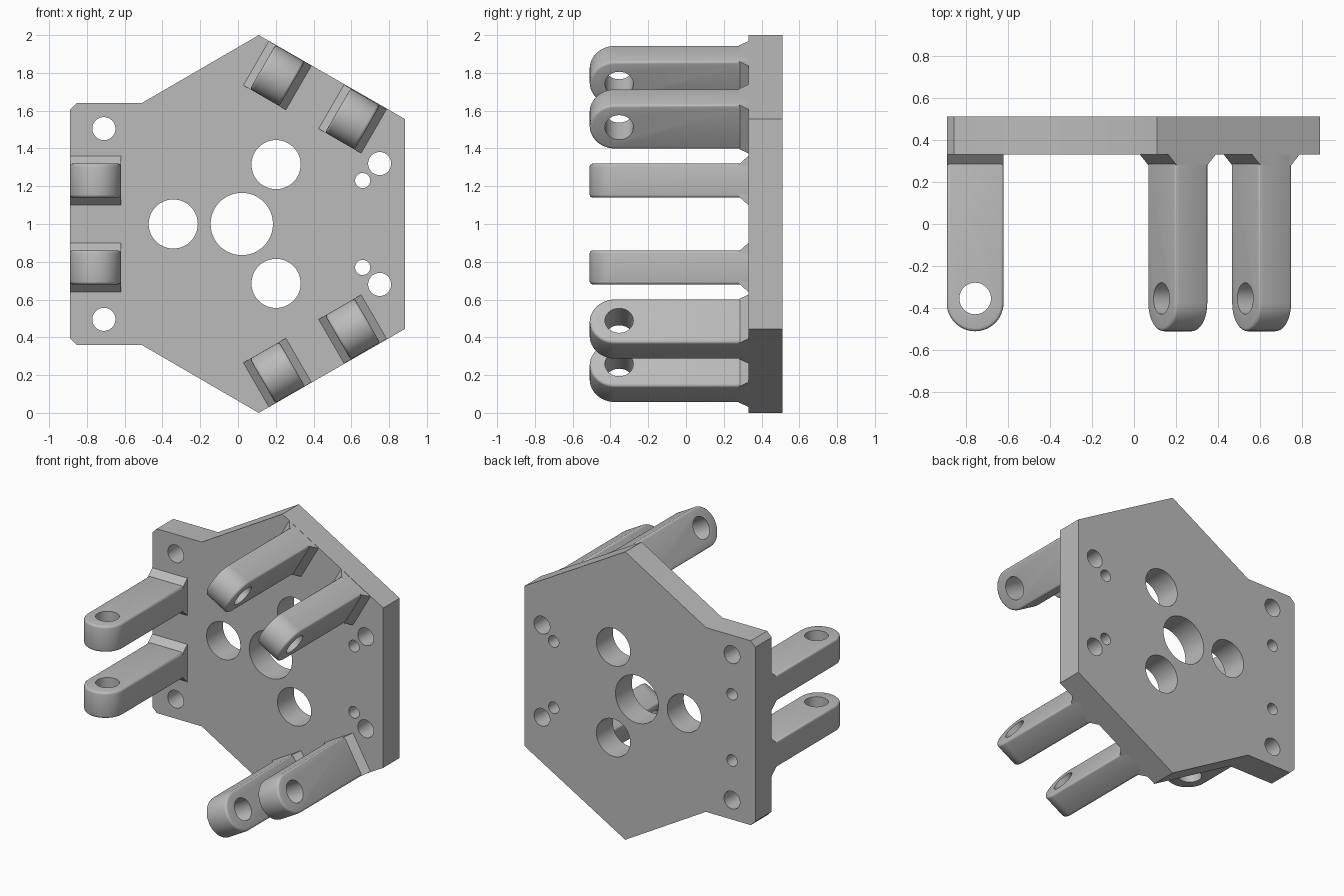
import bpy, bmesh
from math import sin, cos, pi, radians
from mathutils import Matrix, Vector

cube = bpy.data.objects.get("Cube")
if cube:
    bpy.data.objects.remove(cube)

grey = bpy.data.materials.new("matte grey")
grey.use_nodes = True
colour = (0.5, 0.5, 0.5, 1)
grey.diffuse_color = colour
grey.node_tree.nodes["Principled BSDF"].inputs["Base Color"].default_value = colour

CX, CZ = 0.02, 1.0                # hub axis
FRONT, BACK = 0.33, 0.51          # plate faces
INNER, OUTER = -0.64, -0.91       # lug sides, measured from the hub


def prism(name, points, place, lo, hi, bevel=0):
    """Extrude a 2D outline; place(u, v, w) maps it into space."""
    bm = bmesh.new()
    ends = [[bm.verts.new(place(u, v, w)) for u, v in points] for w in (lo, hi)]
    caps = [bm.faces.new(ring) for ring in ends]
    rim = [e for f in caps for e in f.edges]
    n = len(points)
    for i in range(n):
        j = (i + 1) % n
        bm.faces.new((ends[0][i], ends[0][j], ends[1][j], ends[1][i]))
    bmesh.ops.recalc_face_normals(bm, faces=bm.faces)
    if bevel:
        bmesh.ops.bevel(bm, geom=rim, offset=bevel, segments=3,
                        profile=0.5, affect='EDGES')
    return add(name, bm)


def add(name, bm):
    mesh = bpy.data.meshes.new(name)
    bm.to_mesh(mesh)
    bm.free()
    mesh.materials.append(grey)
    ob = bpy.data.objects.new(name, mesh)
    bpy.context.collection.objects.link(ob)
    return ob


def drill(ob, holes):
    """Cut cylinders given as (centre, direction, radius, length)."""
    bm = bmesh.new()
    for centre, axis, radius, length in holes:
        turn = Vector(axis).to_track_quat('Z', 'Y').to_matrix().to_4x4()
        bmesh.ops.create_cone(bm, cap_ends=True, segments=48, radius1=radius,
                              radius2=radius, depth=length,
                              matrix=Matrix.Translation(centre) @ turn)
    cutter = add("cutter", bm)
    mod = ob.modifiers.new("holes", 'BOOLEAN')
    mod.operation, mod.solver, mod.object = 'DIFFERENCE', 'EXACT', cutter
    bpy.context.view_layer.update()
    mesh = bpy.data.meshes.new_from_object(
        ob.evaluated_get(bpy.context.evaluated_depsgraph_get()))
    ob.modifiers.clear()
    ob.data = mesh
    bpy.data.objects.remove(cutter)


def smooth(ob):
    bpy.ops.object.select_all(action='DESELECT')
    ob.select_set(True)
    bpy.context.view_layer.objects.active = ob
    bpy.ops.object.shade_smooth_by_angle(angle=radians(32))


# Base plate: half outline mirrored about the hub height
half = [(0.11, 1.0), (0.885, 0.555), (0.885, -0.555), (0.11, -1.0)]
tab = [(-0.51, 0.64), (-0.855, 0.64), (-0.89, 0.605)]
outline = half + [(x, -z) for x, z in tab] + tab[::-1]
plate = prism("base_plate", outline, lambda u, v, w: (u, w, CZ + v), FRONT, BACK)

# Plate holes: hub bore, three around it, then mounting and dowel holes
spots = [(CX, 0, 0.165)]
for k in range(3):
    a = pi + k * 2 * pi / 3
    spots.append((CX + 0.363 * cos(a), 0.363 * sin(a), 0.13))
for s in (1, -1):
    spots += [(0.75, s * 0.32, 0.061), (0.66, s * 0.23, 0.04),
              (-0.71, s * 0.505, 0.061), (-0.71, s * 0.23, 0.04)]
mid = (FRONT + BACK) / 2
drill(plate, [((x, mid, CZ + z), (0, 1, 0), r, 0.4) for x, z, r in spots])
smooth(plate)

# Lug arm: round-ended bar with softened rims and a pin hole
mid_x, rad = (INNER + OUTER) / 2, (INNER - OUTER) / 2
tip = -0.51 + rad
arc = [(mid_x + rad * cos(pi + pi * i / 24), tip + rad * sin(pi + pi * i / 24))
       for i in range(25)]
arm = prism("lug_arm", [(OUTER, FRONT)] + arc + [(INNER, FRONT)],
            lambda u, v, w: (u, v, w), -0.09, 0.09, bevel=0.015)
drill(arm, [((mid_x, -0.354, 0), (0, 0, 1), 0.075, 0.5)])
smooth(arm)

# Lug foot: flared chamfer where the arm meets the plate
foot = prism("lug_foot", [(-0.13, FRONT), (-0.085, 0.28), (0.085, 0.28), (0.13, FRONT)],
             lambda u, v, w: (w, v, u), OUTER, INNER)

# Three pairs of lugs around the hub
first = True
for k in range(3):
    for s in (1, -1):
        place = (Matrix.Translation((CX, 0, CZ)) @ Matrix.Rotation(k * 2 * pi / 3, 4, 'Y')
                 @ Matrix.Translation((0, 0, s * 0.23)))
        for part in (arm, foot):
            ob = part
            if not first:
                ob = part.copy()
                bpy.context.collection.objects.link(ob)
            ob.matrix_world = place
        first = False
